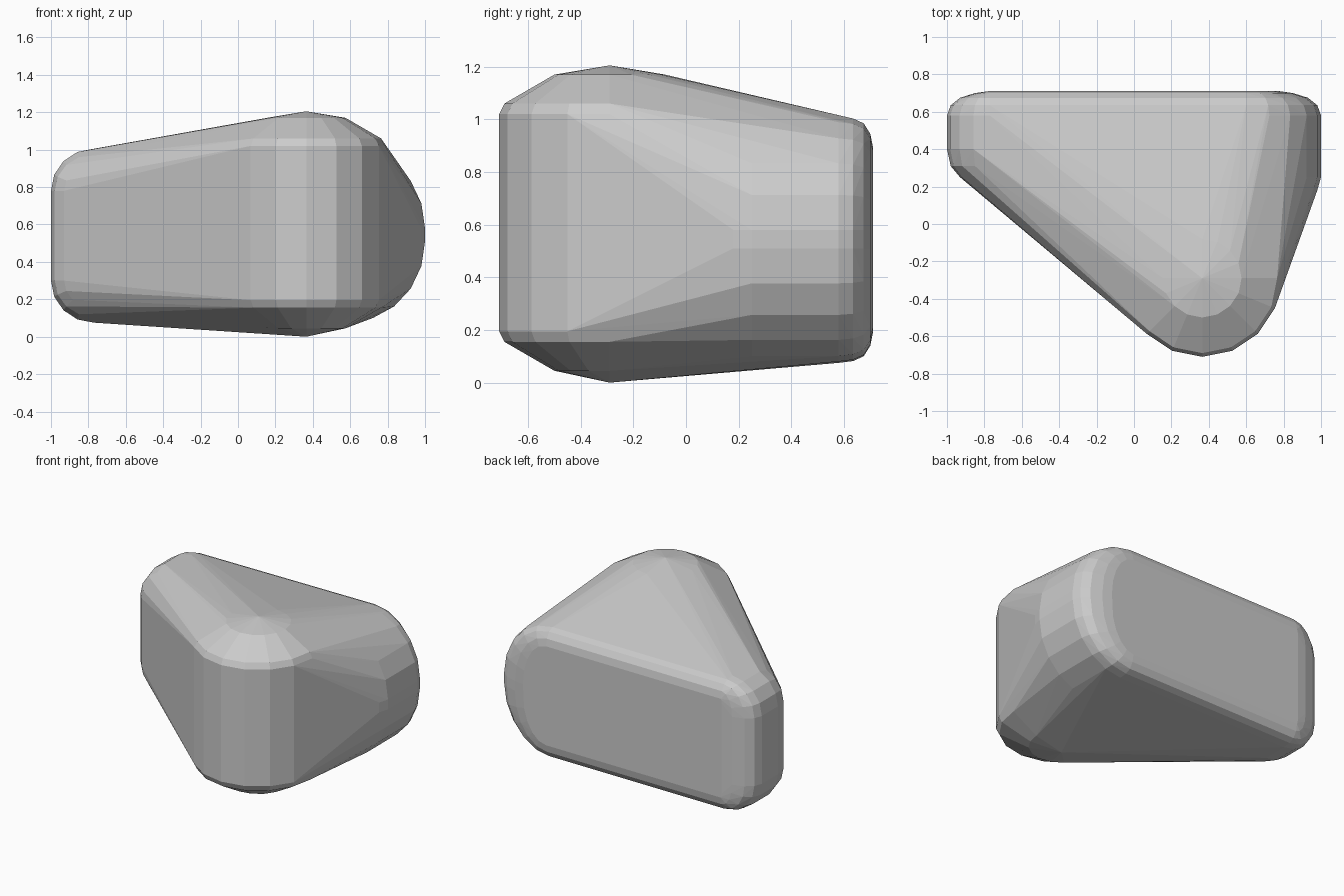
import bpy, bmesh
from math import sin, cos, radians

if "Cube" in bpy.data.objects:
    bpy.data.objects.remove(bpy.data.objects["Cube"])

bm = bmesh.new()


def ring(cx, cy, z, r, n=16):
    # horizontal polygon of the nose
    for i in range(n):
        a = radians(360 * i / n)
        bm.verts.new((cx + r * cos(a), cy + r * sin(a), z))


def lobe(side, cx, rx, zlo, zhi, rz, rows, angles):
    # upright rounded end; each row is (y, inset in x, inset in z)
    for y, dx, dz in rows:
        for a in angles:
            t = radians(a)
            x = side * (cx + (rx - dx) * cos(t))
            h = (rz - dz) * sin(t)
            bm.verts.new((x, y, zhi + h))
            bm.verts.new((x, y, zlo - h))


# front nose: stepped drum with a shallow cone at both ends
for z, r in [(0.045, 0.21), (0.155, 0.40), (0.195, 0.42),
             (1.02, 0.42), (1.06, 0.40), (1.17, 0.21)]:
    ring(0.365, -0.29, z, r)
for z in (0.0, 1.205):
    bm.verts.new((0.365, -0.29, z))

# back rounding shared by both ends
back = [(0.71, 0.22, 0.115), (0.70, 0.15, 0.065), (0.675, 0.07, 0.025),
        (0.635, 0.02, 0.007), (0.58, 0.0, 0.0)]

# left end: small corner radius
lobe(-1, 0.77, 0.23, 0.30, 0.78, 0.225,
     back + [(0.40, 0.0, 0.0), (0.31, 0.02, 0.03), (0.25, 0.07, 0.08)],
     [0, 22.5, 45, 67.5, 90])

# right end: nearly semicircular
lobe(1, 0.60, 0.40, 0.51, 0.58, 0.43,
     back + [(0.25, 0.0, 0.0), (0.18, 0.02, 0.03)],
     [0, 18, 36, 54, 72, 90])

# wrap everything in one convex skin
res = bmesh.ops.convex_hull(bm, input=bm.verts[:])
junk = {v for v in res["geom_interior"] + res["geom_unused"]
        if isinstance(v, bmesh.types.BMVert)}
bmesh.ops.delete(bm, geom=list(junk), context='VERTS')
bmesh.ops.dissolve_limit(bm, angle_limit=radians(1),
                         verts=bm.verts[:], edges=bm.edges[:])
bmesh.ops.recalc_face_normals(bm, faces=bm.faces[:])

mesh = bpy.data.meshes.new("rock")
bm.to_mesh(mesh)
bm.free()
rock = bpy.data.objects.new("rock", mesh)
bpy.context.collection.objects.link(rock)
